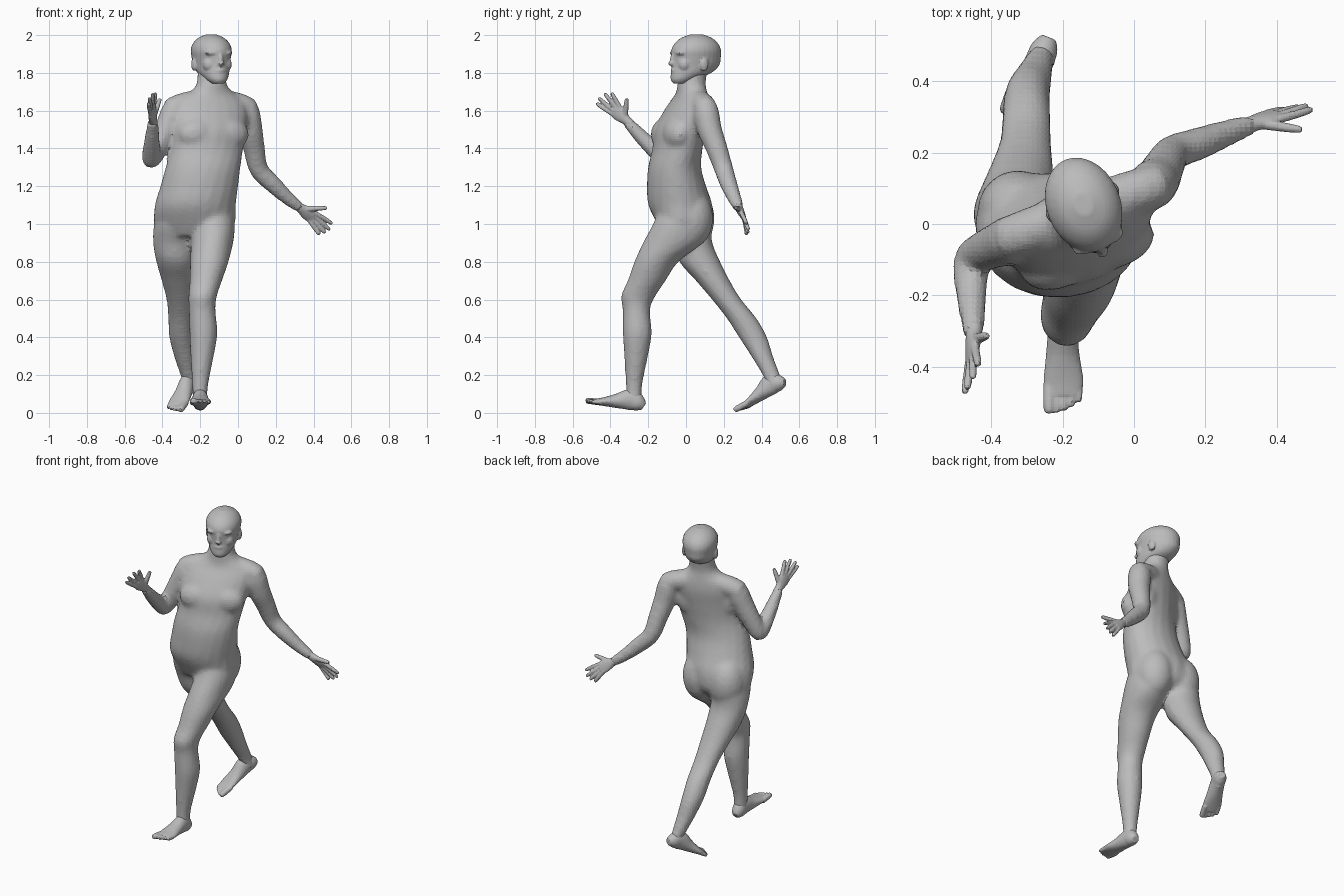
import bpy
import bmesh
from math import cos, sin, pi, radians
from mathutils import Matrix, Vector

old = bpy.data.objects.get("Cube")
if old:
    bpy.data.objects.remove(old, do_unlink=True)

grey = bpy.data.materials.new("plain grey")
grey.use_nodes = True
grey.diffuse_color = (0.5, 0.5, 0.5, 1)
for node in grey.node_tree.nodes:
    if node.type == 'BSDF_PRINCIPLED':
        node.inputs["Base Color"].default_value = grey.diffuse_color
        node.inputs["Roughness"].default_value = 0.7


def smooth_path(keys, steps=4):
    """Spline through the key rings, so profiles flow."""
    out, last = [], len(keys) - 1
    for i in range(last):
        near = [keys[min(max(i + k, 0), last)] for k in (-1, 0, 1, 2)]
        for s in range(steps):
            u = s / steps
            out.append([b + u / 2 * (c - a + u * (2*a - 5*b + 4*c - d + u * (3*b - a - 3*c + d)))
                        for a, b, c, d in zip(*near)])
    out.append(keys[-1])
    return out


def loft(bm, keys, side=None, sides=20):
    """Closed skin over rings (x, y, z, half width, half depth[, yaw]).
    Without side the rings lie level; with it they stand square to the path."""
    rows = smooth_path(keys)
    centres = [Vector(row[:3]) for row in rows]
    across = Vector(side) if side else None
    rings = []
    for i, row in enumerate(rows):
        if side:
            along = (centres[min(i + 1, len(rows) - 1)] - centres[max(i - 1, 0)]).normalized()
            across = (across - along * across.dot(along)).normalized()
            u, v = across, along.cross(across)
        else:
            yaw = radians(row[5]) if len(row) > 5 else 0
            u, v = Vector((cos(yaw), sin(yaw), 0)), Vector((-sin(yaw), cos(yaw), 0))
        rings.append([bm.verts.new(centres[i] + u * row[3] * cos(2 * pi * k / sides)
                                   + v * row[4] * sin(2 * pi * k / sides)) for k in range(sides)])
    for low, high in zip(rings, rings[1:]):
        for k in range(sides):
            n = (k + 1) % sides
            bm.faces.new((low[k], low[n], high[n], high[k]))
    bm.faces.new(rings[0][::-1])
    bm.faces.new(rings[-1])


def tube(bm, points, side=(1, 0, 0), sides=14):
    """Round limb through points (x, y, z, radius)."""
    loft(bm, [(*p, p[-1]) for p in points], side, sides)


def ball(bm, centre, radii, frame=None):
    matrix = Matrix.Translation(centre) @ Matrix.Diagonal((*radii, 1))
    bmesh.ops.create_uvsphere(bm, u_segments=20, v_segments=12, radius=1,
                              matrix=(frame or Matrix()) @ matrix)


def place(x, y, z, yaw, pitch=0):
    return (Matrix.Translation((x, y, z)) @ Matrix.Rotation(radians(yaw), 4, 'Z')
            @ Matrix.Rotation(radians(pitch), 4, 'X'))


def finish(bm, name, voxel, rounds):
    """Fuse the overlapping volumes into one faceted skin."""
    bmesh.ops.recalc_face_normals(bm, faces=bm.faces[:])
    mesh = bpy.data.meshes.new(name)
    bm.to_mesh(mesh)
    bm.free()
    mesh.materials.append(grey)
    obj = bpy.data.objects.new(name, mesh)
    bpy.context.scene.collection.objects.link(obj)
    fuse = obj.modifiers.new("fuse", 'REMESH')
    fuse.mode = 'VOXEL'
    fuse.voxel_size = voxel
    soften = obj.modifiers.new("soften", 'SMOOTH')
    soften.factor = 0.5
    soften.iterations = rounds


# Body: trunk twisting from the hips up to the shoulders, then the neck
body = bmesh.new()
loft(body, [(-.23, -.015, .935, .17, .1, -8), (-.23, -.008, 1, .215, .145, -8),
            (-.226, -.03, 1.1, .215, .17, 0), (-.205, -.05, 1.2, .207, .157, 4),
            (-.185, -.06, 1.3, .2, .14, 8), (-.163, -.045, 1.4, .196, .127, 16),
            (-.152, -.03, 1.5, .205, .125, 20), (-.148, .005, 1.6, .21, .105, 20),
            (-.145, .025, 1.66, .18, .085, 20), (-.14, .03, 1.7, .115, .077, 20),
            (-.14, .03, 1.745, .08, .074, 20), (-.14, .045, 1.83, .074, .072, 20)])

# Shoulder girdle running from one arm to the other
tube(body, [(-.36, -.042, 1.6, .062), (-.31, -.025, 1.625, .064), (-.23, .005, 1.645, .064),
            (-.145, .035, 1.655, .064), (-.06, .07, 1.645, .064), (.02, .095, 1.625, .064),
            (.065, .11, 1.6, .062)], (0, 0, 1))

# Chest muscles, shoulder blades and buttocks
chest = place(-.15, -.025, 0, 20)
for s in (-1, 1):
    ball(body, (s * .085, -.062, 1.475), (.112, .068, .085), chest)
    ball(body, (s * .11, .055, 1.54), (.08, .05, .12), chest)
    ball(body, (-.23 + s * .095, .03 - s * .004, 1.03), (.115, .118, .16))

# Left leg striding forward
loft(body, [(-.13, -.03, 1.09, .09, .11), (-.125, -.04, 1, .108, .135),
            (-.137, -.072, .9, .112, .157), (-.152, -.157, .8, .102, .117),
            (-.17, -.208, .7, .086, .101), (-.187, -.252, .62, .076, .092),
            (-.19, -.263, .55, .071, .073), (-.183, -.258, .42, .074, .077),
            (-.19, -.264, .3, .062, .063), (-.2, -.275, .15, .043, .044),
            (-.2, -.275, .06, .038, .042)])

# Right leg trailing behind
loft(body, [(-.33, 0, 1.09, .09, .11), (-.333, .01, 1, .112, .125),
            (-.337, .035, .9, .113, .105), (-.328, .073, .8, .105, .109),
            (-.315, .142, .7, .09, .09), (-.305, .215, .6, .074, .078),
            (-.302, .295, .5, .068, .079), (-.3, .355, .4, .064, .075),
            (-.285, .403, .3, .054, .058), (-.265, .452, .2, .04, .047),
            (-.25, .475, .14, .036, .043)])

# Left arm swung back and out
tube(body, [(.03, .095, 1.645, .042), (.045, .105, 1.6, .068), (.065, .125, 1.5, .066),
            (.085, .163, 1.4, .058), (.11, .2, 1.29, .051), (.18, .225, 1.215, .047),
            (.26, .255, 1.14, .038), (.33, .28, 1.085, .029)])

# Right arm bent at the elbow, forearm raised forward
tube(body, [(-.325, -.035, 1.645, .042), (-.338, -.04, 1.6, .067), (-.372, -.055, 1.52, .065),
            (-.42, -.075, 1.42, .057), (-.455, -.095, 1.34, .05), (-.458, -.1, 1.305, .032)])
tube(body, [(-.455, -.085, 1.325, .035), (-.457, -.105, 1.34, .05), (-.458, -.15, 1.38, .049),
            (-.455, -.23, 1.455, .04), (-.45, -.315, 1.545, .029)])
finish(body, "body", .014, 6)

# Head, shaped in its own frame with the face towards -y
head = bmesh.new()
turn = place(-.14, .05, 0, 22)
loft(head, [(0, -.085, 1.743, .032, .04), (0, -.07, 1.765, .056, .068),
            (0, -.025, 1.8, .079, .111), (0, 0, 1.84, .09, .131), (0, .004, 1.88, .098, .135),
            (0, .004, 1.92, .104, .136), (0, .005, 1.955, .094, .119),
            (0, .006, 1.985, .066, .084), (0, .006, 2.004, .025, .032)], sides=28)
ball(head, (0, -.127, 1.872), (.014, .017, .034))
ball(head, (0, -.137, 1.85), (.017, .018, .013))
ball(head, (0, -.126, 1.812), (.027, .013, .011))
ball(head, (0, -.112, 1.774), (.032, .026, .024))
for s in (-1, 1):
    ball(head, (s * .038, -.104, 1.905), (.04, .024, .014))
    ball(head, (s * .045, -.08, 1.845), (.036, .036, .04))
    ball(head, (s * .095, .012, 1.845), (.014, .024, .036))
bmesh.ops.transform(head, matrix=turn, verts=head.verts[:])
finish(head, "head", .007, 3)


def foot(name, s, frame):
    """Foot with its heel at the origin and toes towards -y; s is the outer side."""
    bm = bmesh.new()
    loft(bm, [(0, .004, .03, .022, .022), (0, -.025, .043, .038, .044), (0, -.07, .056, .041, .057),
              (0, -.14, .038, .047, .039), (s * .002, -.21, .023, .056, .023),
              (s * .002, -.255, .016, .051, .015)], (1, 0, 0))
    for i in range(5):
        x, r = s * (-.038 + .0205 * i), .017 if i == 0 else .012
        tip = -.305 + .002 * i * i
        tube(bm, [(x, -.22, .017, r), (x, tip + .02, .015, r), (x, tip, .012, r * .7)])
    bmesh.ops.transform(bm, matrix=frame, verts=bm.verts[:])
    finish(bm, name, .006, 2)


foot("left_foot", 1, place(-.2, -.232, .004, 0, -9))
foot("right_foot", -1, place(-.235, .532, .13, -22, 25))


def hand(name, wrist, index, pinky, tips, thumb):
    """Palm from wrist to knuckles, four spread fingers and a thumb."""
    bm = bmesh.new()
    wrist, index, pinky = Vector(wrist), Vector(index), Vector(pinky)
    spread = pinky - index
    reach = (index + pinky) / 2 - wrist
    half = spread.length / 2 + .008
    loft(bm, [(*(wrist - reach * .4), .026, .024), (*wrist, .026, .022),
              (*(wrist + reach * .55), half, .018), (*(wrist + reach * 1.05), half, .012)], spread)
    for i, tip in enumerate(tips):
        base, tip = index.lerp(pinky, i / 3), Vector(tip)
        tube(bm, [(*base.lerp(wrist, .15), .012), (*base.lerp(tip, .5), .0115),
                  (*base.lerp(tip, .9), .01), (*tip, .006)], (0, 1, .3))
    base, tip = wrist.lerp(index, .2), Vector(thumb)
    tube(bm, [(*base, .016), (*base.lerp(tip, .5), .014), (*base.lerp(tip, .9), .011),
              (*tip, .007)], (0, 1, .3))
    finish(bm, name, .005, 2)


hand("left_hand", (.33, .28, 1.085), (.415, .295, 1.058), (.382, .315, 1.012),
     [(.5, .322, 1), (.487, .332, .968), (.462, .328, .952), (.432, .32, .943)],
     (.472, .264, 1.085))
hand("right_hand", (-.45, -.315, 1.548), (-.445, -.355, 1.628), (-.465, -.402, 1.588),
     [(-.437, -.395, 1.695), (-.452, -.432, 1.692), (-.468, -.463, 1.668), (-.475, -.475, 1.64)],
     (-.412, -.314, 1.665))
